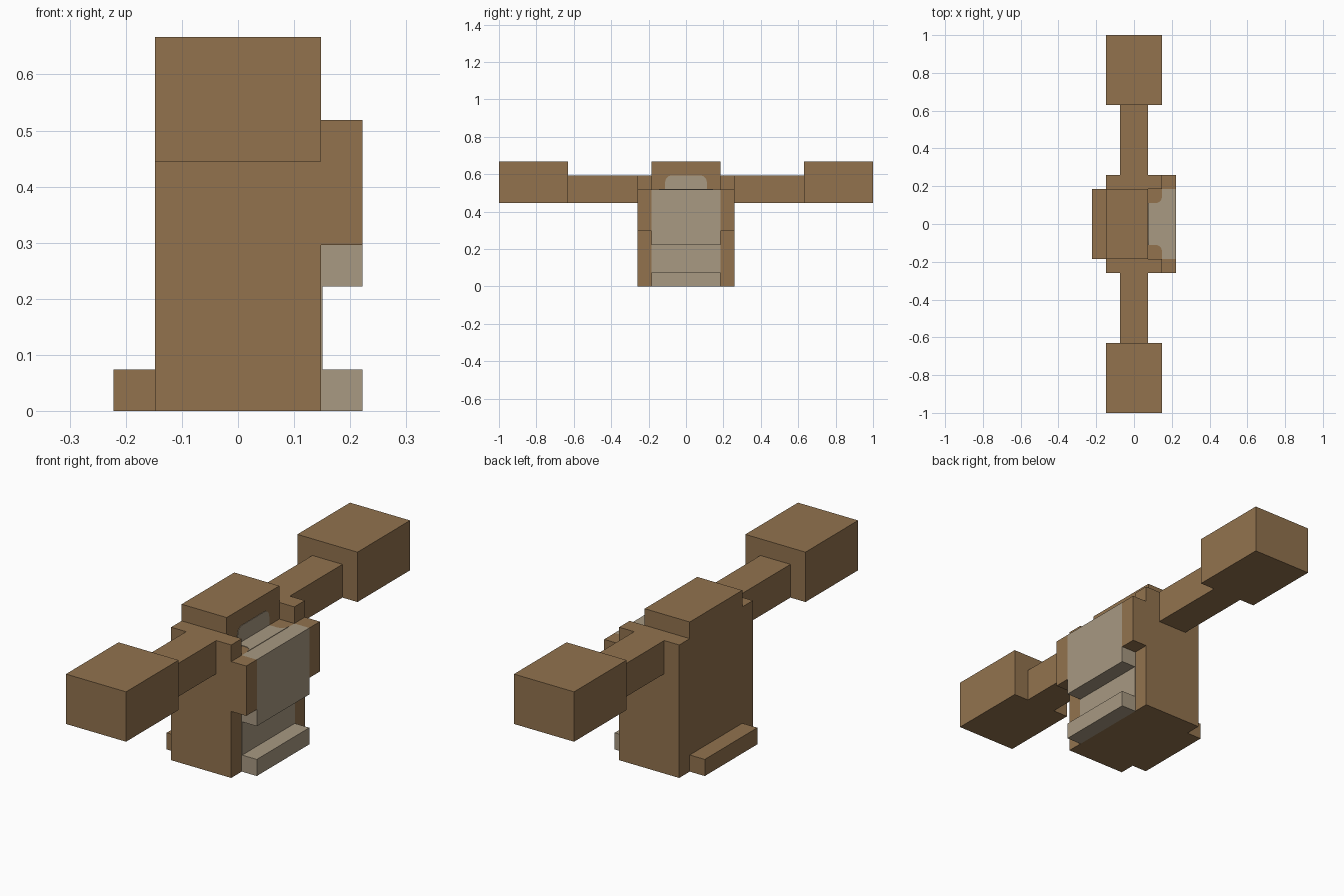
import bpy, bmesh, math
from mathutils import Vector

if "Cube" in bpy.data.objects:
    bpy.data.objects.remove(bpy.data.objects["Cube"])

U = 2 / 27  # block unit


def material(name, rgb):
    m = bpy.data.materials.new(name)
    m.diffuse_color = (*rgb, 1)
    m.use_nodes = True
    m.node_tree.nodes["Principled BSDF"].inputs["Base Color"].default_value = m.diffuse_color
    return m


BROWN = material("brown", (0.287, 0.171, 0.076))
TAN = material("tan", (0.392, 0.319, 0.223))


def prism(name, outline, depth, mat):
    """Extrude a planar outline (in block units) along the depth vector."""
    bm = bmesh.new()
    face = bm.faces.new([bm.verts.new(Vector(p) * U) for p in outline])
    ext = bmesh.ops.extrude_face_region(bm, geom=[face], use_keep_orig=True)
    moved = [g for g in ext["geom"] if isinstance(g, bmesh.types.BMVert)]
    bmesh.ops.translate(bm, verts=moved, vec=Vector(depth) * U)
    bmesh.ops.recalc_face_normals(bm, faces=bm.faces)
    me = bpy.data.meshes.new(name)
    bm.to_mesh(me)
    bm.free()
    me.materials.append(mat)
    ob = bpy.data.objects.new(name, me)
    bpy.context.collection.objects.link(ob)
    return ob


def box(name, x, y, z, mat=BROWN):
    base = [(x[0], y[0], z[0]), (x[1], y[0], z[0]), (x[1], y[1], z[0]), (x[0], y[1], z[0])]
    return prism(name, base, (0, 0, z[1] - z[0]), mat)


def arc(cx, cy, r, a0, a1, n=5):
    return [(cx + r * math.cos(math.radians(a0 + (a1 - a0) * i / n)),
             cy + r * math.sin(math.radians(a0 + (a1 - a0) * i / n))) for i in range(n + 1)]


# Central body, head and ledges
wide = (-2.5, 2.5)
box("body_core", (-2, 2), wide, (0, 7))
box("head", (-2, 1), wide, (7, 9))
box("back_ledge", (-3, -2), wide, (0, 1))
box("foot_ledge", (2, 3), wide, (0, 1), TAN)
box("chest_plate", (2, 3), wide, (3, 7), TAN)

# Side panels, arms and hands on both sides
panel = [(-2, 0), (2, 0), (2, 4), (3, 4), (3, 7), (2, 7), (2, 8), (-2, 8)]
for side, s in (("front", -1), ("back", 1)):
    prism(side + "_side_panel", [(x, s * 2.5, z) for x, z in panel], (0, s, 0), BROWN)
    box(side + "_arm", (-1, 1), sorted((s * 3.5, s * 8.5)), (6, 8))
    box(side + "_hand", (-2, 2), sorted((s * 8.5, s * 13.5)), (6, 9))

# Painted tan areas: lower belly, chest top and rounded face patch
thin = 0.03
prism("belly_paint", [(2, -2.5, 1), (2, 2.5, 1), (2, 2.5, 3), (2, -2.5, 3)], (thin, 0, 0), TAN)

half = [(1, 1.5)] + arc(1.55, 1.95, 0.45, -90, 0)
chest = half + [(x, -y) for x, y in reversed(half)]
prism("chest_top_paint", [(x, y, 7) for x, y in chest], (0, 0, thin), TAN)

half = [(1.5, 7)] + arc(1.05, 7.55, 0.45, 0, 90)
patch = half + [(-y, z) for y, z in reversed(half)]
prism("face_paint", [(1, y, z) for y, z in patch], (thin, 0, 0), TAN)
